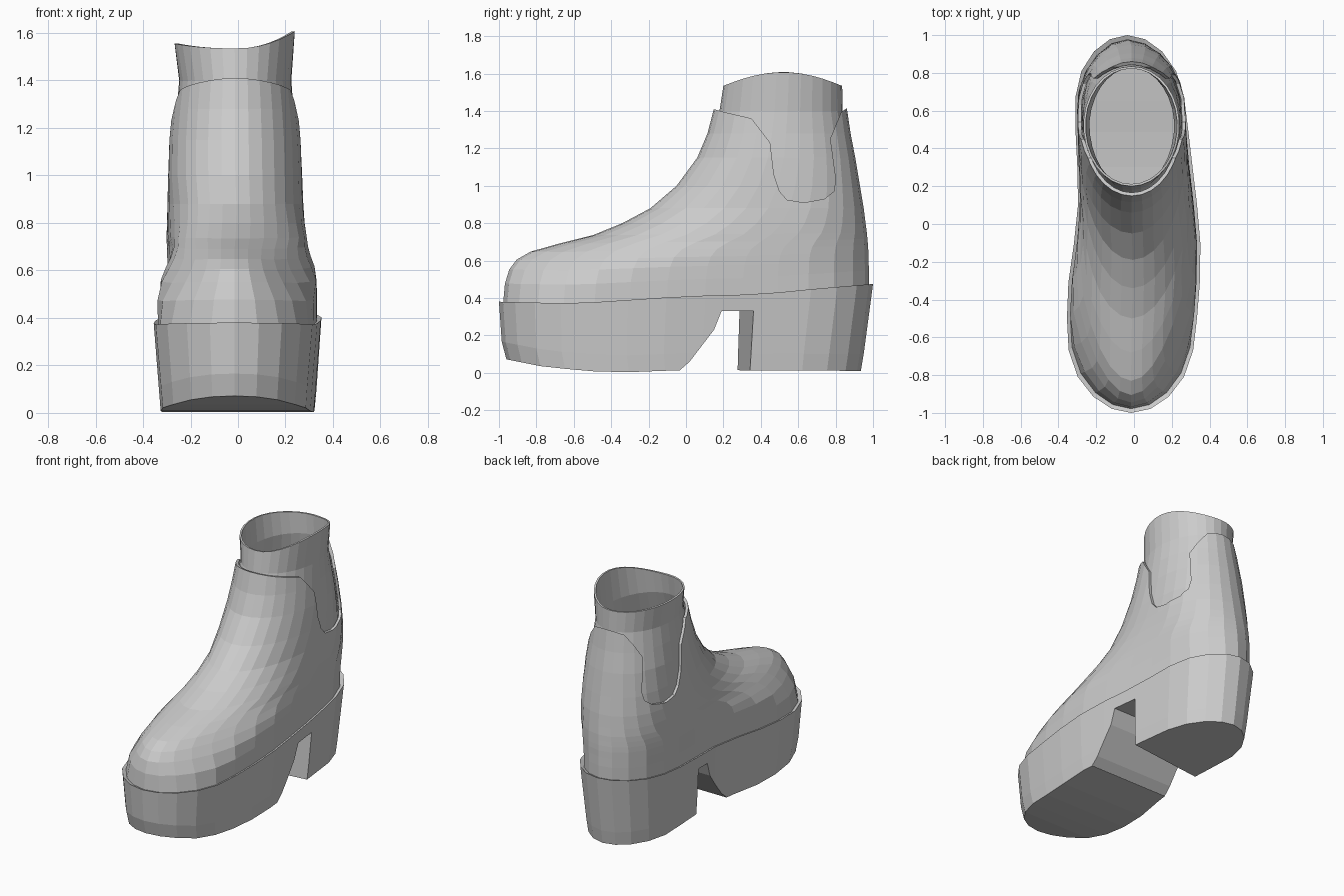
import bpy, bmesh, math

if "Cube" in bpy.data.objects:
    bpy.data.objects.remove(bpy.data.objects["Cube"])

N = 15  # samples along each side of a cross-section

# Foot outline (y, x) for each side, and sole top / bottom heights (y, z)
LEFT = [(-1, -.31), (-.7, -.345), (-.4, -.36), (-.15, -.325), (.05, -.295), (.3, -.3), (.6, -.315), (1, -.29)]
RIGHT = [(-1, .28), (-.7, .31), (-.4, .345), (-.15, .355), (.05, .34), (.3, .31), (.6, .275), (1, .22)]
SOLE_TOP = [(-1, .38), (-.6, .37), (0, .41), (.4, .42), (.7, .45), (1, .475)]
SOLE_BOTTOM = [(-1, .078), (-.95, .07), (-.75, .03), (-.4, 0), (0, .015), (1, .01)]


def curve(table, v):
    if v <= table[0][0]:
        return table[0][1]
    for (a, p), (b, q) in zip(table, table[1:]):
        if v <= b:
            return p + (q - p) * (v - a) / (b - a)
    return table[-1][1]


def ring(yf, yb, rf, rb, zfun, inset=0, shaft=0, sl=-.26, sr=.24):
    """Closed section: rounded front (radius rf) and back (rb); shaft blends sides to the leg tube."""
    right, left = [], []
    for j in range(N + 1):
        y = yf + (yb - yf) * (1 - math.cos(math.pi * j / N)) / 2
        k = 1.0
        for d, r in ((y - yf, rf), (yb - y, rb)):
            if d < r:
                k *= math.sqrt(max(0, 1 - (1 - d / r) ** 2))
        xl = (curve(LEFT, y) + inset) * (1 - shaft) + (sl + inset) * shaft
        xr = (curve(RIGHT, y) - inset) * (1 - shaft) + (sr - inset) * shaft
        c, h = (xl + xr) / 2, (xr - xl) / 2 * k
        right.append((c + h, y, zfun(c + h, y)))
        left.append((c - h, y, zfun(c - h, y)))
    return right + left[N - 1:0:-1]


def make(name, verts, faces, fix=False):
    me = bpy.data.meshes.new(name)
    me.from_pydata(verts, [], faces)
    if fix:
        bm = bmesh.new()
        bm.from_mesh(me)
        bmesh.ops.recalc_face_normals(bm, faces=bm.faces)
        bm.to_mesh(me)
        bm.free()
    ob = bpy.data.objects.new(name, me)
    bpy.context.collection.objects.link(ob)
    return ob


def loft(name, rings, capped=False):
    m = len(rings[0])
    verts = [p for r in rings for p in r]
    faces = [(k * m + i, k * m + (i + 1) % m, (k + 1) * m + (i + 1) % m, (k + 1) * m + i)
             for k in range(len(rings) - 1) for i in range(m)]
    if capped:
        for b in (0, (len(rings) - 1) * m):
            for j in range(N):
                ids = [j, j + 1, m - j - 1, (m - j) % m]
                faces.append([b + i for i in dict.fromkeys(ids)])
    return make(name, verts, faces, capped)


def cut(ob, left_pts, right_pts):
    """Subtract a prism running across x between two (y, z) polygons."""
    n = len(left_pts)
    verts = [(-.5, *p) for p in left_pts] + [(.5, *p) for p in right_pts]
    faces = [list(range(n)), list(range(n, 2 * n))]
    faces += [(i, (i + 1) % n, n + (i + 1) % n, n + i) for i in range(n)]
    cutter = make("cutter", verts, faces, True)
    cutter.hide_render = True
    mod = ob.modifiers.new("cut", 'BOOLEAN')
    mod.operation, mod.solver, mod.object = 'DIFFERENCE', 'EXACT', cutter
    apply_all(ob)
    bpy.data.objects.remove(cutter)


def apply_all(ob):
    bpy.context.view_layer.objects.active = ob
    for mod in list(ob.modifiers):
        bpy.ops.object.modifier_apply(modifier=mod.name)


def thicken(ob, t):
    mod = ob.modifiers.new("thickness", 'SOLIDIFY')
    mod.thickness, mod.offset = t, -1
    apply_all(ob)


# Platform sole with heel, split by the arch gap
def bottom(x, y):
    return curve(SOLE_BOTTOM, y)


def top(x, y):
    return curve(SOLE_TOP, y)


sole = loft("platform_sole", [
    ring(-.96, .935, .34, .32, bottom, .03),
    ring(-.985, .95, .34, .32, lambda x, y: bottom(x, y) + .09, .022),
    ring(-1, 1, .35, .32, top),
    ring(-.975, .975, .34, .31, lambda x, y: top(x, y) - .008, .022)], True)
arch = [(-.06, -.06), (-.03, .016), (.02, .06), (.15, .23), (.19, .33)]
cut(sole, arch + [(.26, .33), (.245, -.06)], arch + [(.387, .33), (.367, -.06)])

# Upper: levels of (z, front y, back y, front rounding)
LEVELS = [(.40, -.978, .978, .35), (.50, -.968, .978, .45), (.57, -.945, .976, .7),
          (.62, -.905, .975, .95), (.66, -.83, .973, 1.1), (.70, -.68, .97, 1.05),
          (.74, -.5, .967, .85), (.80, -.34, .96, .75), (.88, -.19, .95, .65),
          (1.0, -.05, .93, .5), (1.15, .06, .905, .42), (1.28, .115, .88, .38), (1.415, .15, .86, .36)]
SHAFT_L = [(.6, -.31), (1.2, -.288), (1.4, -.263)]
SHAFT_R = [(.6, .29), (1.2, .262), (1.4, .24)]


def level(z, yf, yb, rf, inset=0, zfun=None):
    fade = min(1, max(0, (.8 - z) / .4))
    s = min(1, max(0, (z - .45) / .6))
    return ring(yf + inset, yb - inset, rf, .33,
                zfun or (lambda x, y: z + (top(x, y) - .41) * fade),
                inset + .018 * (1 - s), s * s * (3 - 2 * s), curve(SHAFT_L, z), curve(SHAFT_R, z))


upper = loft("upper", [level(*l) for l in LEVELS])
thicken(upper, .018)

# U-shaped openings on both sides for the stretch panels
gore = [(.13, 1.415), (.2, 1.395), (.35, 1.36), (.45, 1.23), (.47, 1.06), (.5, .97), (.54, .925),
        (.63, .91), (.74, .93), (.79, .97), (.8, 1.03), (.77, 1.25), (.83, 1.395), (.87, 1.42),
        (.9, 1.8), (.1, 1.8)]
cut(upper, gore, gore)

# Stretch lining standing above the collar
lining_rings = [level(*l, inset=.02) for l in LEVELS[8:12]]
lining_rings.append(level(1.4, .165, .852, .36, .014))


def rim(x, y):
    return 1.535 + .9 * max(0, x) ** 2 + .02 * math.sin(math.pi * min(1, max(0, (y - .2) / .63)))


lining_rings.append(ring(.2, .835, .32, .31, rim, 0, 1, -.268, .24))
lining = loft("stretch_lining", lining_rings)
thicken(lining, .012)
